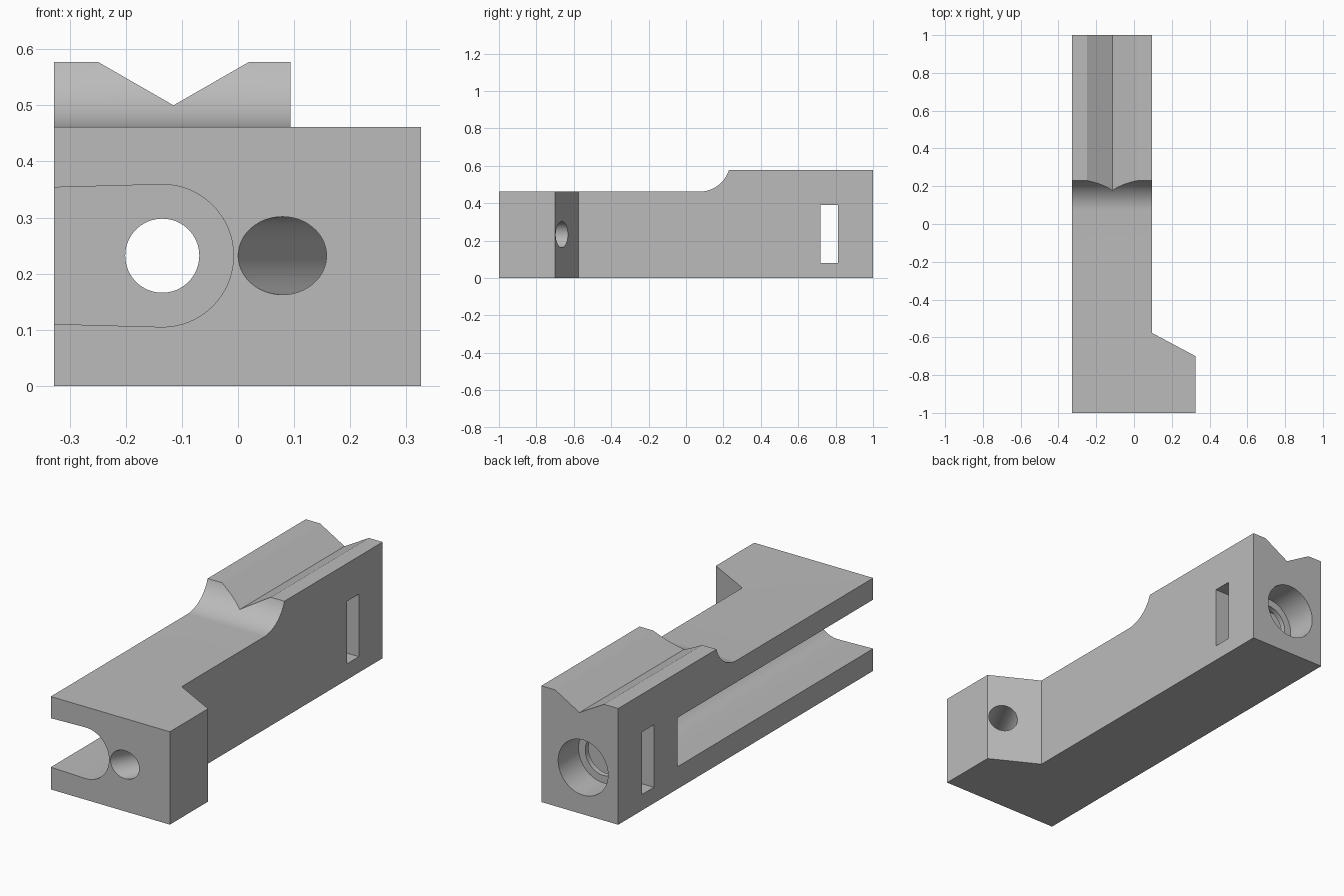
import bpy
from math import sin, cos, pi, radians, atan2, asin
from mathutils import Matrix, Vector
import bmesh

cube = bpy.data.objects.get("Cube")
if cube:
    bpy.data.objects.remove(cube, do_unlink=True)

grey = bpy.data.materials.new("plain grey")
grey.use_nodes = True
colour = (0.5, 0.5, 0.5, 1)
grey.diffuse_color = colour
grey.node_tree.nodes["Principled BSDF"].inputs["Base Color"].default_value = colour


def prism(name, points, axis, low, high):
    """Extrude a flat outline along x, y or z; points use the other two axes."""
    bm = bmesh.new()
    place = {"x": lambda a, b: (low, a, b),
             "y": lambda a, b: (a, low, b),
             "z": lambda a, b: (a, b, low)}[axis]
    face = bm.faces.new([bm.verts.new(place(a, b)) for a, b in points])
    step = Vector([high - low if k == axis else 0 for k in "xyz"])
    new = bmesh.ops.extrude_face_region(bm, geom=[face])["geom"]
    bmesh.ops.translate(bm, vec=step, verts=[v for v in new if isinstance(v, bmesh.types.BMVert)])
    bmesh.ops.recalc_face_normals(bm, faces=bm.faces)
    mesh = bpy.data.meshes.new(name)
    bm.to_mesh(mesh)
    bm.free()
    mesh.materials.append(grey)
    obj = bpy.data.objects.new(name, mesh)
    bpy.context.collection.objects.link(obj)
    return obj


def arc(cx, cy, r, start, end, n):
    return [(cx + r * cos(start + (end - start) * i / n),
             cy + r * sin(start + (end - start) * i / n)) for i in range(n + 1)]


def circle(cx, cy, r):
    return arc(cx, cy, r, 0, 2 * pi, 64)[:-1]


def cut(target, cutter):
    cutter.hide_render = True
    mod = target.modifiers.new("cut", "BOOLEAN")
    mod.operation, mod.solver, mod.object = "DIFFERENCE", "EXACT", cutter
    bpy.context.view_layer.objects.active = target
    bpy.ops.object.modifier_apply(modifier=mod.name)
    bpy.data.objects.remove(cutter, do_unlink=True)


LEFT, RIGHT, INNER = -0.328, 0.326, 0.094
FLOOR, TOP = 0.461, 0.577
BORE_X, BORE_Z = -0.135, 0.232

# Block with an angled lug at the front, full height
body = prism("clamp_body", [(LEFT, -1), (RIGHT, -1), (RIGHT, -0.7), (INNER, -0.576),
                            (INNER, 1), (LEFT, 1)], "z", 0, TOP)

# Lowered front deck with a concave rise to the raised rear
R = 0.168
rise = arc(0.07, FLOOR + R, R, -pi / 2, asin((TOP - FLOOR - R) / R), 16)
cut(body, prism("deck_cutter", [(-1.2, FLOOR)] + rise + [(0.23, 0.8), (-1.2, 0.8)], "x", -0.6, 0.6))

# V groove along the raised rear
cut(body, prism("groove_cutter", [(-0.115, 0.5), (0.019, TOP), (0.019, 0.8),
                                  (-0.249, 0.8), (-0.249, TOP)], "y", 0.0, 1.2))

# Long round-bottomed channel, open at the side and front
channel = arc(BORE_X, BORE_Z, 0.127, -pi / 2, pi / 2, 32)
cut(body, prism("channel_cutter", channel + [(-0.5, 0.349), (-0.5, 0.115)], "y", -1.2, 0.537))

# Stepped bore from the back into the channel
for radius, depth in ((0.137, 0.84), (0.1, 0.76), (0.066, 0.4)):
    cut(body, prism("bore_cutter", circle(BORE_X, BORE_Z, radius), "y", depth, 1.2))

# Rectangular cross slot
cut(body, prism("slot_cutter", [(0.72, 0.079), (0.814, 0.079), (0.814, 0.389), (0.72, 0.389)],
                "x", -0.6, 0.6))

# Slanted screw hole, square to the lug's rear face
hole = prism("lug_hole_cutter", circle(0, 0, 0.0695), "y", -0.3, 0.8)
angle = atan2(0.7 - 0.576, RIGHT - INNER)
hole.data.transform(Matrix.Translation((0.079, -1, BORE_Z)) @ Matrix.Rotation(-angle, 4, "Z"))
cut(body, hole)

# Smooth the round walls, keep the edges crisp
bpy.ops.object.select_all(action="DESELECT")
body.select_set(True)
bpy.context.view_layer.objects.active = body
bpy.ops.object.shade_smooth_by_angle(angle=radians(25))
